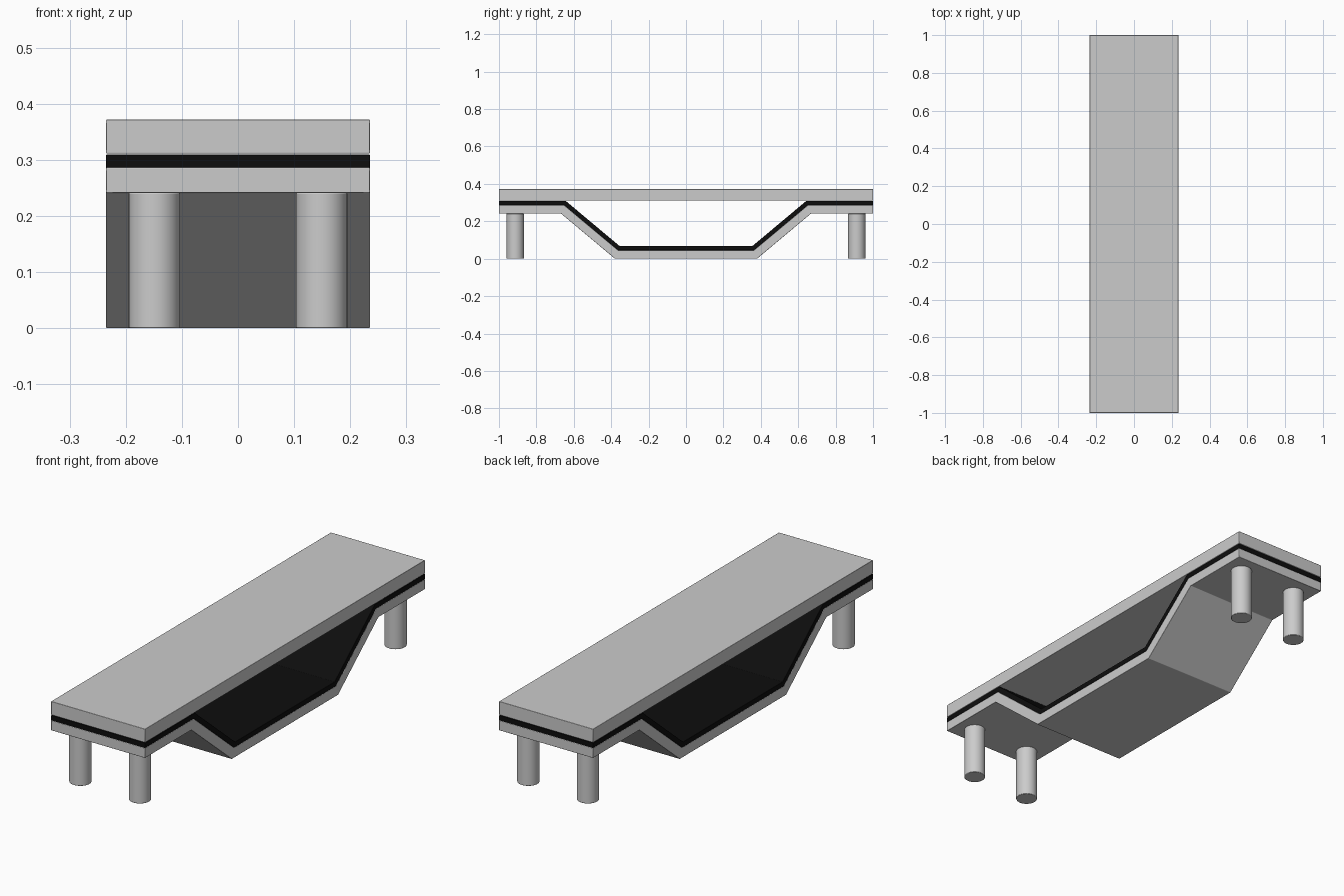
import bpy, bmesh, math

if "Cube" in bpy.data.objects:
    bpy.data.objects.remove(bpy.data.objects["Cube"])

HALF_W = 0.235


def material(name, rgb):
    m = bpy.data.materials.new(name)
    m.diffuse_color = (*rgb, 1.0)
    m.use_nodes = True
    m.node_tree.nodes["Principled BSDF"].inputs["Base Color"].default_value = m.diffuse_color
    return m


grey = material("light grey", (0.6, 0.6, 0.6))
black = material("black", (0.004, 0.004, 0.004))


def finish(obj, mat, bevel):
    obj.data.materials.append(mat)
    mod = obj.modifiers.new("soft edges", 'BEVEL')
    mod.width, mod.segments, mod.limit_method = bevel, 2, 'ANGLE'
    bpy.ops.object.select_all(action='DESELECT')
    obj.select_set(True)
    bpy.context.view_layer.objects.active = obj
    bpy.ops.object.shade_smooth_by_angle(angle=math.radians(30))


def extrude_profile(name, pts, mat, bevel=0.0015):
    """Extrude a closed (y, z) outline across the full width."""
    bm = bmesh.new()
    face = bm.faces.new([bm.verts.new((-HALF_W, y, z)) for y, z in pts])
    ext = bmesh.ops.extrude_face_region(bm, geom=[face])
    verts = [g for g in ext["geom"] if isinstance(g, bmesh.types.BMVert)]
    bmesh.ops.translate(bm, verts=verts, vec=(2 * HALF_W, 0, 0))
    bmesh.ops.recalc_face_normals(bm, faces=bm.faces)
    mesh = bpy.data.meshes.new(name)
    bm.to_mesh(mesh)
    bm.free()
    obj = bpy.data.objects.new(name, mesh)
    bpy.context.collection.objects.link(obj)
    finish(obj, mat, bevel)


def trough_line(t):
    """Trough path raised by t at right angles to its lower surface."""
    shift = t * 0.363
    left = [(-1, 0.241 + t), (-0.668 + shift, 0.241 + t), (-0.38 + shift, t)]
    return left + [(-y, z) for y, z in reversed(left)]


# Bent lower tray and its black lining
extrude_profile("lower_tray", trough_line(0) + trough_line(0.045)[::-1], grey)
extrude_profile("tray_lining", trough_line(0.045) + trough_line(0.068)[::-1], black, 0.001)

# Flat top slab
extrude_profile("top_slab", [(-1, 0.311), (1, 0.311), (1, 0.372), (-1, 0.372)], grey)

# Four round legs
for fb, y in (("front", -0.913), ("back", 0.913)):
    for side, x in (("left", -0.149), ("right", 0.149)):
        bpy.ops.mesh.primitive_cylinder_add(vertices=32, radius=0.046, depth=0.241,
                                            location=(x, y, 0.1205))
        leg = bpy.context.object
        leg.name = f"{fb}_{side}_leg"
        finish(leg, grey, 0.002)
